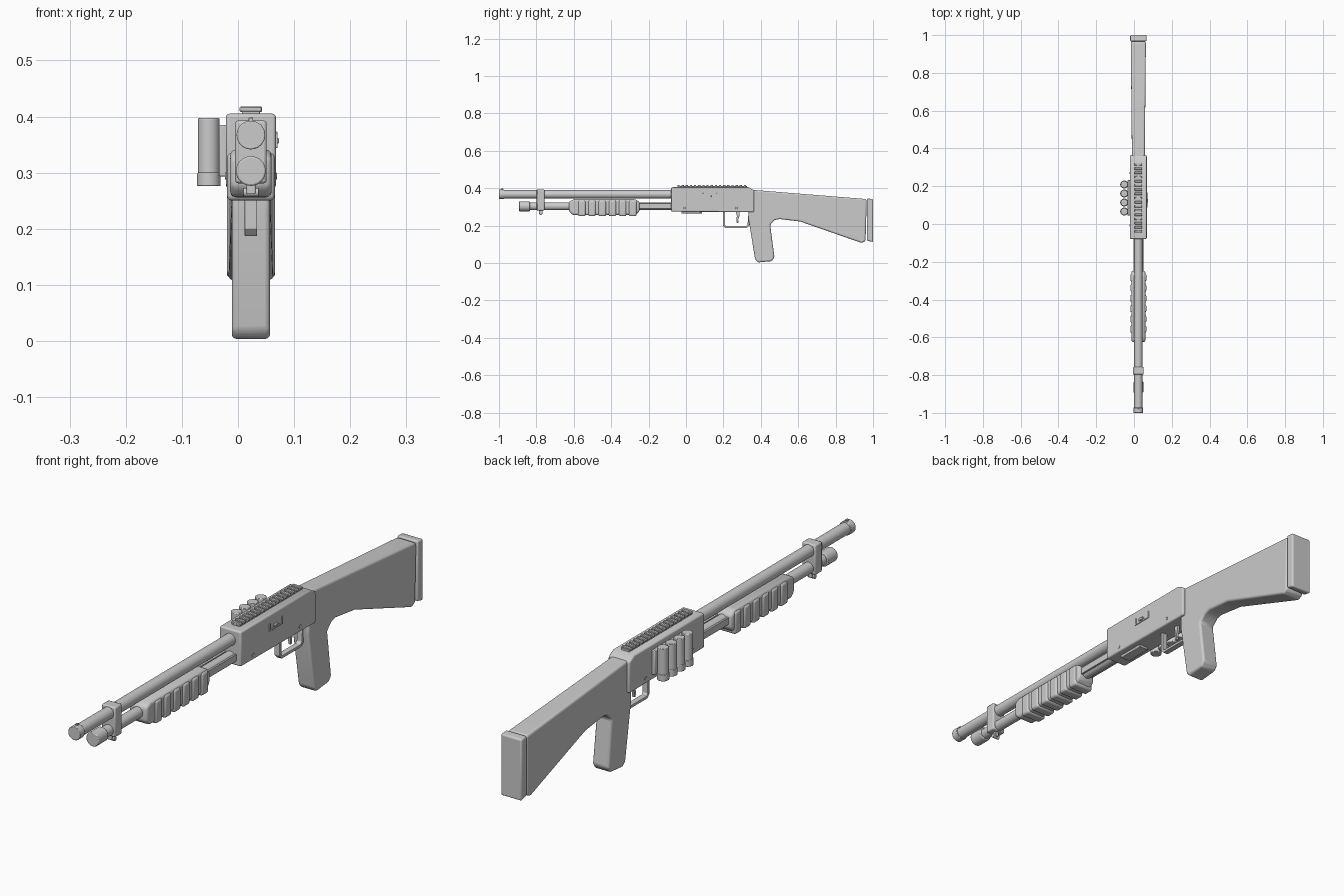
import bpy, bmesh, math
from mathutils import Vector

CX = 0.023  # centre line of the weapon body


def finish(ob, bevel=0.0, seg=2):
    if bevel:
        m = ob.modifiers.new("bevel", 'BEVEL')
        m.width, m.segments, m.limit_method = bevel, seg, 'ANGLE'
        m.angle_limit = math.radians(35)
    bpy.ops.object.select_all(action='DESELECT')
    ob.select_set(True)
    bpy.context.view_layer.objects.active = ob
    bpy.ops.object.shade_smooth_by_angle(angle=math.radians(35))
    return ob


def box(name, x, y, z, bevel=0.002, seg=2):
    """Box from (min, max) ranges."""
    bpy.ops.mesh.primitive_cube_add(size=1)
    ob = bpy.context.object
    ob.name = name
    for v in ob.data.vertices:
        v.co = [r[0] + (c + 0.5) * (r[1] - r[0]) for c, r in zip(v.co, (x, y, z))]
    return finish(ob, bevel, seg)


def rod(name, a, b, r, bevel=0.0, sides=32):
    """Cylinder between two points."""
    a, b = Vector(a), Vector(b)
    bpy.ops.mesh.primitive_cylinder_add(vertices=sides, radius=r, depth=(b - a).length, location=(a + b) / 2)
    ob = bpy.context.object
    ob.name = name
    ob.rotation_euler = (b - a).to_track_quat('Z', 'Y').to_euler()
    return finish(ob, bevel)


def plate(name, pts, x, bevel=0.003, seg=2, width=None):
    """Extrude a (y, z) outline across x; width(y) may vary the half width."""
    bm = bmesh.new()
    mid, half = (x[0] + x[1]) / 2, (x[1] - x[0]) / 2
    f = bm.faces.new([bm.verts.new((-1, y, z)) for y, z in pts])
    ext = bmesh.ops.extrude_face_region(bm, geom=[f])
    for v in ext['geom']:
        if isinstance(v, bmesh.types.BMVert):
            v.co.x = 1
    for v in bm.verts:
        v.co.x = mid + v.co.x * (width(v.co.y) if width else half)
    bmesh.ops.recalc_face_normals(bm, faces=bm.faces)
    me = bpy.data.meshes.new(name)
    bm.to_mesh(me)
    bm.free()
    ob = bpy.data.objects.new(name, me)
    bpy.context.collection.objects.link(ob)
    return finish(ob, bevel, seg)


def sym(half):
    return (CX - half, CX + half)


# Barrel, muzzle ring and bead sight
rod("barrel", (CX, -0.99, 0.367), (CX, -0.06, 0.367), 0.022)
rod("muzzle_ring", (CX, -1.0, 0.367), (CX, -0.972, 0.367), 0.0255, 0.002)
box("bead_sight", sym(0.004), (-0.988, -0.978), (0.388, 0.398), 0.001)

# Magazine tube, end cap and step
rod("magazine_tube", (CX, -0.85, 0.303), (CX, -0.06, 0.303), 0.0205)
rod("magazine_cap", (CX, -0.892, 0.303), (CX, -0.835, 0.303), 0.0265, 0.003)

# Clamp tying barrel and tube, with its screw lug below
box("barrel_clamp", sym(0.028), (-0.798, -0.757), (0.281, 0.393), 0.005)
box("clamp_lug", sym(0.008), (-0.787, -0.767), (0.262, 0.285), 0.002)
rod("clamp_screw", (CX - 0.014, -0.777, 0.265), (CX + 0.014, -0.777, 0.265), 0.008, 0.001, 16)

# Pump fore-end: chamfered core with raised ribs
pump = [(-0.625, 0.275), (-0.605, 0.256), (-0.27, 0.256), (-0.248, 0.277),
        (-0.248, 0.325), (-0.27, 0.341), (-0.6, 0.341), (-0.625, 0.328)]
plate("pump_grip", pump, sym(0.037), 0.01, 3)
for i in range(6):
    y = -0.557 + i * 0.0545
    box("pump_rib", sym(0.0425), (y - 0.02, y + 0.02), (0.25, 0.335), 0.009, 3)

# Action bars from pump to receiver
for s in (-1, 1):
    x = CX + s * 0.022
    box("action_bar", (x - 0.004, x + 0.004), (-0.26, -0.06), (0.292, 0.318), 0.001)

# Receiver with sloped rear top
plate("receiver", [(-0.079, 0.275), (0.364, 0.272), (0.364, 0.388), (0.335, 0.405), (-0.079, 0.405)],
      sym(0.0445), 0.006, 3)
box("loading_gate", sym(0.02), (-0.025, 0.085), (0.265, 0.28), 0.002)

# Ejection port frame, bolt and receiver pins on the right side
sx = (0.062, 0.0705)
box("port_lower_lip", sx, (0.088, 0.167), (0.344, 0.35), 0.001)
for y in (0.088, 0.161):
    box("port_side_lip", sx, (y, y + 0.006), (0.344, 0.373), 0.001)
box("bolt_handle", (0.062, 0.073), (0.112, 0.135), (0.352, 0.362), 0.002)
for y in (-0.008, 0.27):
    rod("receiver_pin", (CX - 0.0465, y, 0.294), (CX + 0.0465, y, 0.294), 0.006, 0.001, 16)

# Top rail with cross teeth
box("rail_base", sym(0.016), (-0.045, 0.325), (0.4, 0.412), 0.001)
for i in range(17):
    y = -0.04 + i * 0.0222
    box("rail_tooth", sym(0.02), (y - 0.006, y + 0.006), (0.408, 0.418), 0.002, 1)

# Side saddle with four shells
box("shell_carrier", (-0.034, -0.019), (0.045, 0.232), (0.293, 0.385), 0.003)
for i in range(4):
    y = 0.066 + i * 0.0477
    rod("shell_body", (-0.052, y, 0.28), (-0.052, y, 0.397), 0.0193, 0.002)
    rod("shell_base", (-0.052, y, 0.276), (-0.052, y, 0.3), 0.021, 0.002)

# Trigger guard: a flat strip following a path
outer = [(0.198, 0.278), (0.198, 0.2), (0.21, 0.187), (0.325, 0.187), (0.338, 0.2), (0.345, 0.278)]
inner = [(0.335, 0.278), (0.329, 0.204), (0.321, 0.197), (0.214, 0.197), (0.208, 0.204), (0.208, 0.278)]
plate("trigger_guard", outer + inner, sym(0.011), 0.001)
trigger = [(0.265, 0.278), (0.272, 0.25), (0.269, 0.23), (0.272, 0.214),
           (0.28, 0.216), (0.279, 0.232), (0.285, 0.25), (0.288, 0.278)]
plate("trigger", trigger, sym(0.005), 0.001)

# Stock with pistol grip, widening toward the butt
stock = [(0.35, 0.39), (0.38, 0.389), (0.962, 0.342), (0.966, 0.33), (0.96, 0.118), (0.94, 0.107),
         (0.61, 0.222), (0.5, 0.235), (0.475, 0.23), (0.45, 0.205), (0.473, 0.03), (0.458, 0.01),
         (0.385, 0.003), (0.37, 0.018), (0.335, 0.23), (0.335, 0.275), (0.35, 0.28)]
plate("stock", stock, sym(0.034), 0.009, 3,
      width=lambda y: 0.034 + 0.006 * max(0.0, min(1.0, (y - 0.5) / 0.45)))
plate("butt_pad", [(0.967, 0.345), (1.0, 0.342), (1.0, 0.112), (0.967, 0.12)], sym(0.043), 0.006, 3)
